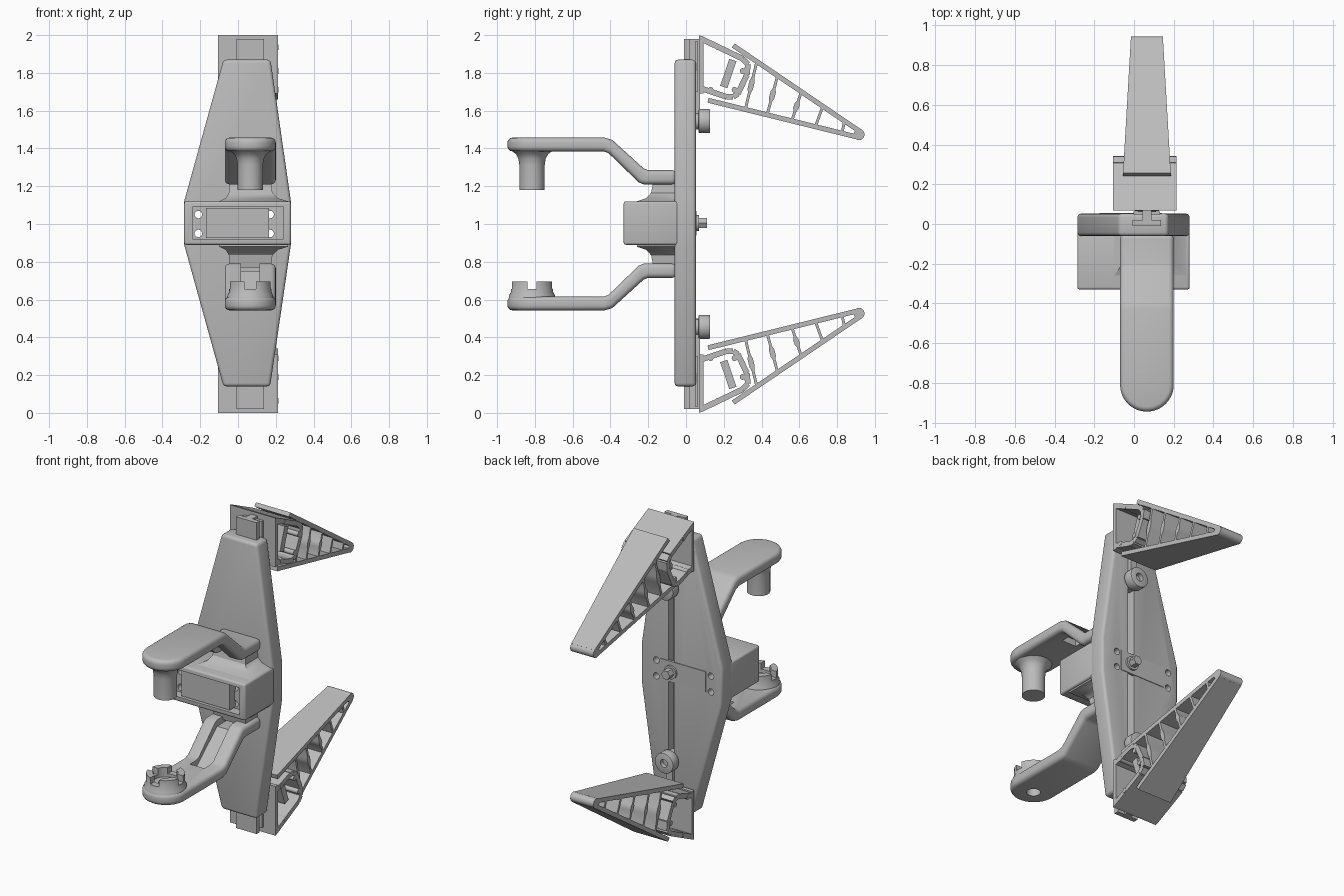
import bpy, bmesh, math
from mathutils import Vector

if "Cube" in bpy.data.objects:
    bpy.data.objects.remove(bpy.data.objects["Cube"])

grey = bpy.data.materials.new("light_grey")
grey.diffuse_color = (0.5, 0.5, 0.5, 1)
grey.use_nodes = True
grey.node_tree.nodes["Principled BSDF"].inputs["Base Color"].default_value = grey.diffuse_color
CX = 0.065  # centre line of arms, slot and fingers


def make(name, bm):
    bmesh.ops.recalc_face_normals(bm, faces=bm.faces)
    me = bpy.data.meshes.new(name)
    bm.to_mesh(me)
    bm.free()
    me.materials.append(grey)
    ob = bpy.data.objects.new(name, me)
    bpy.context.collection.objects.link(ob)
    return ob


def prism(name, pts, axis, a, b):
    """Extrude a 2D outline along an axis from a to b."""
    put = {'X': lambda p, t: (t, p[0], p[1]), 'Y': lambda p, t: (p[0], t, p[1]),
           'Z': lambda p, t: (p[0], p[1], t)}[axis]
    bm = bmesh.new()
    v0 = [bm.verts.new(put(p, a)) for p in pts]
    v1 = [bm.verts.new(put(p, b)) for p in pts]
    bm.faces.new(v0)
    bm.faces.new(v1)
    n = len(pts)
    for i in range(n):
        bm.faces.new((v0[i], v0[(i + 1) % n], v1[(i + 1) % n], v1[i]))
    return make(name, bm)


def box(name, x0, x1, y0, y1, z0, z1):
    return prism(name, [(x0, y0), (x1, y0), (x1, y1), (x0, y1)], 'Z', z0, z1)


def circle(u, v, r, n=32):
    return [(u + r * math.cos(2 * math.pi * i / n), v + r * math.sin(2 * math.pi * i / n)) for i in range(n)]


def bar(name, p, q, t, x0, x1, bulge=0):
    """Flat bar between two (y, z) points, optionally thicker in the middle."""
    p, q = Vector(p), Vector(q)
    d = q - p
    n = Vector((-d.y, d.x)).normalized() * t / 2
    side = [(0, 1), (1, 1)]
    if bulge:
        side = [(0, 1), (.33, 1), (.42, bulge), (.58, bulge), (.67, 1), (1, 1)]
    pts = [p + d * f + n * k for f, k in side] + [p + d * f - n * k for f, k in reversed(side)]
    return prism(name, pts, 'X', x0, x1)


def lathe(name, prof, y):
    bm = bmesh.new()
    n = 40
    rings = [[bm.verts.new((CX + r * math.cos(2 * math.pi * i / n), y + r * math.sin(2 * math.pi * i / n), z))
              for i in range(n)] for r, z in prof]
    for a, b in zip(rings, rings[1:]):
        for i in range(n):
            bm.faces.new((a[i], a[(i + 1) % n], b[(i + 1) % n], b[i]))
    bm.faces.new(rings[0])
    bm.faces.new(rings[-1])
    return make(name, bm)


def bake(ob):
    dg = bpy.context.evaluated_depsgraph_get()
    me = bpy.data.meshes.new_from_object(ob.evaluated_get(dg))
    ob.modifiers.clear()
    ob.data = me
    return ob


def boolean(ob, tool, op='DIFFERENCE'):
    m = ob.modifiers.new("cut", 'BOOLEAN')
    m.operation, m.object, m.solver = op, tool, 'EXACT'
    bake(ob)
    bpy.data.objects.remove(tool)
    return ob


def bevel(ob, w, seg=3):
    m = ob.modifiers.new("bevel", 'BEVEL')
    m.width, m.segments, m.limit_method, m.angle_limit = w, seg, 'ANGLE', math.radians(40)
    return bake(ob)


def mirror(ob, name=None):
    """Copy a part to the other half, about z = 1."""
    c = ob.copy()
    c.data = ob.data.copy()
    c.name = name or ob.name.replace("upper", "lower")
    bpy.context.collection.objects.link(c)
    for v in c.data.vertices:
        v.co.z = 2 - v.co.z
    c.data.flip_normals()
    return c


# Long tapered body plate with a slot down its back
body = prism("body_plate", [(-.077, .14), (.17, .14), (.28, .89), (.28, 1.12), (.172, 1.87), (-.077, 1.87),
                            (-.285, 1.12), (-.285, .89)], 'Y', -.06, .052)
bevel(body, .018)
boolean(body, box("cutter", CX - .022, CX + .022, .0, .1, 0, 2))

# Motor housing with front pocket
housing = bevel(box("motor_housing", -.285, .28, -.33, -.04, .89, 1.12), .012)
boolean(housing, box("cutter", -.24, .24, -.4, -.27, .92, 1.09))
for x in (-.21, .17):
    for z in (.95, 1.05):
        for part in (housing, body):
            boolean(part, prism("cutter", circle(x, z, .02, 20), 'Y', -.5, .5))
box("motor", -.17, .165, -.318, -.26, .925, 1.085)

# Back cover and centre bolt
box("back_cover", -.175, .14, .04, .056, .94, 1.07)
prism("bolt_flange", circle(CX, 1.005, .042), 'Y', .05, .068)
prism("bolt_head", circle(CX, 1.005, .03, 6), 'Y', .06, .112)

# Arm: bent side profile trimmed by a round-ended plan
side = [(-.05, 1.21), (-.225, 1.21), (-.25, 1.22), (-.41, 1.375), (-.44, 1.385), (-1, 1.385),
        (-1, 1.457), (-.43, 1.457), (-.39, 1.445), (-.225, 1.295), (-.2, 1.285), (-.05, 1.285)]
arm = prism("upper_arm", side, 'X', -.2, .4)
R = .135
plan = [(CX + R * math.cos(math.pi * i / 24), -.81 - R * math.sin(math.pi * i / 24)) for i in range(25)]
boolean(arm, prism("cutter", [(CX + R, 0)] + plan + [(CX - R, 0)], 'Z', 1, 2), 'INTERSECT')
bevel(arm, .025, 4)
groove = [(-.1, 1.1), (-.1, 1.25), (-.23, 1.25), (-.43, 1.425), (-.5, 1.425), (-.5, 1.3), (-.42, 1.2), (-.25, 1.1)]
boolean(arm, prism("cutter", groove, 'X', CX - .05, CX + .05))
lower_arm = mirror(arm)
boolean(lower_arm, prism("cutter", circle(CX, -.815, .04), 'Z', .3, .9))

# Flared foot joining each arm to the housing
foot = prism("upper_arm_foot", [(-.1, 1.11), (-.1, 1.12), (-.065, 1.137), (-.048, 1.165), (-.045, 1.23), (.175, 1.23),
                                (.182, 1.165), (.21, 1.137), (.265, 1.12), (.265, 1.11)], 'Y', -.4, -.05)
boolean(foot, prism("cutter", [(-.26, 1.1), (-.26, 1.12), (-.21, 1.137), (-.185, 1.165), (-.17, 1.24), (0, 1.24),
                               (0, 1.1)], 'X', -.5, .5), 'INTERSECT')
mirror(foot)

# Peg under the upper arm, notched cup on the lower arm
lathe("peg", [(.067, 1.18), (.067, 1.31), (.072, 1.345), (.085, 1.37), (.112, 1.39), (.112, 1.41)], -.815)
cup = lathe("cup", [(.125, .6), (.12, .625), (.112, .64), (.11, .695)], -.815)
boolean(cup, prism("cutter", circle(CX, -.815, .072), 'Z', .635, .8))
boolean(cup, prism("cutter", circle(CX, -.815, .04), 'Z', .4, .8))
boolean(cup, box("cutter", CX - .2, CX + .2, -.838, -.792, .655, .8))
boolean(cup, box("cutter", CX - .03, CX + .03, -1, -.6, .655, .8))

# Sliding rail carrying each jaw
parts = [box("upper_slider_base", -.008, .137, -.01, .02, 1.86, 1.98),
         box("upper_slider_neck", CX - .022, CX + .022, .01, .075, 1.5, 1.98),
         box("upper_slider_cap", -.002, .132, .048, .064, 1.7, 1.965)]

# Thumb knob
knob = bevel(prism("upper_knob", circle(CX, 1.545, .064), 'Y', .066, .128), .006, 2)
boolean(knob, prism("cutter", circle(CX, 1.545, .025, 20), 'Y', .1, .3))
parts += [knob, prism("upper_knob_neck", circle(CX, 1.545, .045), 'Y', .05, .07)]

# Jaw bracket: hollow wide frame
X0, X1 = -.105, .213
parts.append(prism("upper_bracket_wall", [(.068, 1.69), (.092, 1.69), (.092, 1.99), (.068, 2.0)], 'X', X0, X1))
loop = [(.075, 1.983), (.30, 1.875), (.328, 1.845), (.322, 1.79), (.275, 1.69), (.25, 1.673), (.215, 1.673), (.08, 1.718)]
for i, (p, q) in enumerate(zip(loop, loop[1:])):
    parts.append(bar(f"upper_bracket_{i}", p, q, .03, X0, X1))
parts.append(bar("upper_link", (.248, 1.868), (.20, 1.725), .04, CX - .1, CX + .1))
for i, (y, z) in enumerate([(.17, 1.935), (.30, 1.81), (.257, 1.71), (.13, 1.71)]):
    parts.append(prism(f"upper_pin_{i}", circle(y, z, .015, 16), 'X', X0 - .002, X1 + .002))

# Ribbed finger, narrowing toward the tip
finger = [bar("upper_finger_outer", (.25, 1.945), (.925, 1.487), .026, -1, 1),
          bar("upper_finger_inner", (.117, 1.655), (.913, 1.459), .026, -1, 1),
          prism("upper_finger_tip", circle(.916, 1.473, .029, 20), 'X', -1, 1)]
ribs = [((.375, 1.86), (.31, 1.61), 1.9), ((.485, 1.785), (.43, 1.58), 1.9), ((.61, 1.70), (.56, 1.545), 1.9),
        ((.725, 1.625), (.685, 1.515), 0), ((.84, 1.545), (.825, 1.48), 0)]
ribs[0] = ((.375, 1.86), (.315, 1.61), 1.9)
for i, (p, q, k) in enumerate(ribs):
    finger.append(bar(f"upper_finger_rib_{i}", p, q, .015, -1, 1, k))
for ob in finger:
    for v in ob.data.vertices:
        v.co.x = CX + v.co.x * (.12 - .058 * (v.co.y - .26))
parts += finger

for ob in parts:
    mirror(ob)

# Smooth round surfaces, keep hard edges
bpy.ops.object.select_all(action='DESELECT')
for ob in bpy.context.collection.objects:
    ob.select_set(True)
    bpy.context.view_layer.objects.active = ob
bpy.ops.object.shade_smooth_by_angle(angle=math.radians(30))
